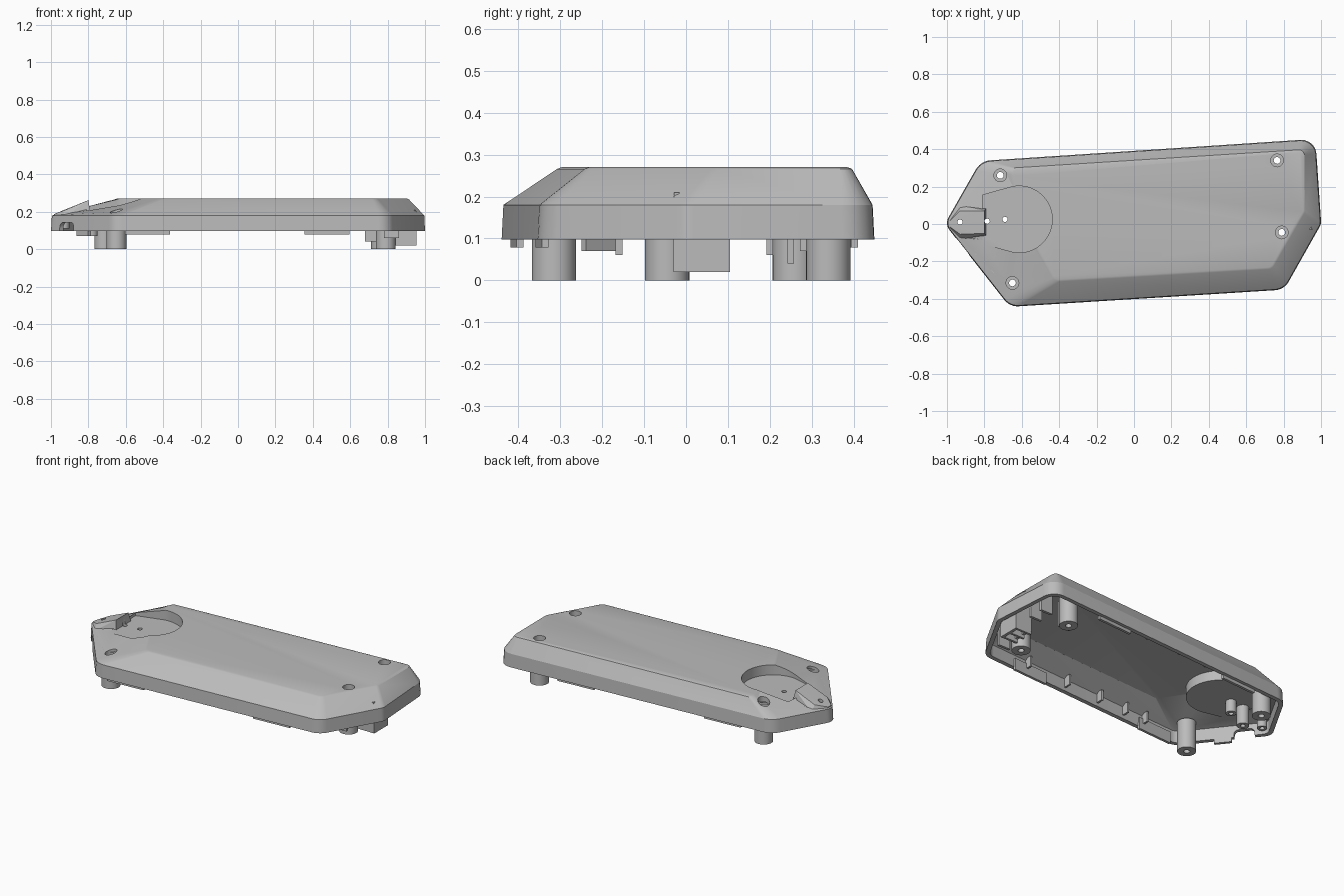
import bpy, bmesh
from math import atan2, cos, sin, pi, radians
from mathutils import Vector, Matrix

old = bpy.data.objects.get("Cube")
if old:
    bpy.data.objects.remove(old)

grey = bpy.data.materials.new("plain grey")
grey.use_nodes = True
COLOUR = (0.5, 0.5, 0.5, 1)
grey.diffuse_color = COLOUR
grey.node_tree.nodes["Principled BSDF"].inputs["Base Color"].default_value = COLOUR


def add(name, bm):
    bmesh.ops.recalc_face_normals(bm, faces=bm.faces)
    mesh = bpy.data.meshes.new(name)
    bm.to_mesh(mesh)
    bm.free()
    mesh.materials.append(grey)
    ob = bpy.data.objects.new(name, mesh)
    bpy.context.collection.objects.link(ob)
    return ob


def loft(name, rings):
    """Closed solid through rings with equal point counts."""
    bm = bmesh.new()
    loops = [[bm.verts.new(p) for p in ring] for ring in rings]
    for a, b in zip(loops, loops[1:]):
        for i in range(len(a)):
            j = (i + 1) % len(a)
            bm.faces.new((a[i], a[j], b[j], b[i]))
    bm.faces.new(loops[0])
    bm.faces.new(loops[-1])
    return add(name, bm)


def outline(corners, z, inset=0.0, scale=1.0, steps=6):
    """Convex polygon, listed clockwise, moved inwards and given round corners."""
    pts, n = [], len(corners)
    for i in range(n):
        p, c, q = (Vector(corners[k % n][:2]) for k in (i - 1, i, i + 1))
        d1, d2 = (c - p).normalized(), (q - c).normalized()
        n1, n2 = Vector((d1.y, -d1.x)), Vector((d2.y, -d2.x))
        mid = (n1 + n2) / (1 + n1.dot(n2))
        r = corners[i][2] * scale
        centre = c + mid * (inset + r)
        a1 = atan2(-n1.y, -n1.x)
        turn = -n1.angle(n2)
        for s in range(steps + 1):
            a = a1 + turn * s / steps
            pts.append((centre.x + r * cos(a), centre.y + r * sin(a), z))
    return pts


def cylinder(name, x, y, r, z0, z1, sides=32):
    rings = [[(x + r * cos(2 * pi * i / sides), y + r * sin(2 * pi * i / sides), z)
              for i in range(sides)] for z in (z0, z1)]
    return loft(name, rings)


def box(name, x, y, sx, sy, z0, z1, angle=0.0):
    bm = bmesh.new()
    m = Matrix.Translation((x, y, (z0 + z1) / 2)) @ Matrix.Rotation(angle, 4, 'Z')
    bmesh.ops.create_cube(bm, size=1, matrix=m @ Matrix.Diagonal((sx, sy, z1 - z0, 1)))
    return add(name, bm)


def boolean(ob, tool, op='DIFFERENCE'):
    mod = ob.modifiers.new("cut", 'BOOLEAN')
    mod.operation, mod.object, mod.solver = op, tool, 'EXACT'
    bpy.context.view_layer.objects.active = ob
    bpy.ops.object.modifier_apply(modifier=mod.name)
    bpy.data.objects.remove(tool)


def tube(name, x, y, r, bore, z0, z1, wide=None, step=None):
    """Hollow post, optionally with a wider bore above the step."""
    prof = [(bore, z0), (r, z0), (r, z1)]
    prof += [(wide, z1), (wide, step), (bore, step)] if wide else [(bore, z1)]
    n, bm = 32, bmesh.new()
    cols = [[bm.verts.new((x + q * cos(2 * pi * i / n), y + q * sin(2 * pi * i / n), z))
             for q, z in prof] for i in range(n)]
    for i in range(n):
        a, b = cols[i], cols[(i + 1) % n]
        for k in range(len(prof)):
            m = (k + 1) % len(prof)
            bm.faces.new((a[k], a[m], b[m], b[k]))
    return add(name, bm)


def dish(name, grow, z0, z1):
    """Round pan with a tapering end towards the tip."""
    r = 0.178 + grow
    pts = [(-0.615 + r * cos(radians(a)), 0.025 + r * sin(radians(a)))
           for a in range(-100, 101, 5)]
    pts += [(-0.81 - grow, 0.155 + grow), (-0.81 - grow, -0.105 - grow)]
    return loft(name, [[(x, y, z) for x, y in pts] for z in (z0, z1)])


# Corner points of the side wall and of the flat top: x, y, radius
WALL = [(-1.012, 0, .06), (-.82, .337, .1), (.97, .455, .08),
        (1.001, 0, .06), (.803, -.351, .09), (-.664, -.443, .09)]
TOP = [(-.6, 0, .03), (-.66, .293, .03), (.905, .392, .03),
       (.908, .065, .04), (.735, -.235, .04), (-.42, -.303, .04)]

# Hollow housing with a chamfered top
shell = loft("housing", [outline(WALL, .098), outline(WALL, .18, .004),
                         outline(TOP, .266, -.006), outline(TOP, .27, .004)])
void = loft("void", [outline(WALL, .04, .025, .7), outline(WALL, .172, .027, .7),
                     outline(TOP, .247, .008, .7)])
boolean(void, dish("dish_body", .018, .187, .3))
boolean(shell, void)
boolean(shell, dish("dish_cut", 0, .208, .32))

# Raised wedge at the tip
bm = bmesh.new()
for p in [(-.985, .02, .17), (-.985, -.02, .17), (-.93, .1, .17), (-.93, -.085, .17),
          (-.785, .09, .17), (-.785, -.07, .17), (-.8, .07, .262), (-.8, -.05, .262),
          (-.985, .015, .187), (-.985, -.015, .187), (-.93, .07, .207), (-.93, -.055, .207)]:
    bm.verts.new(p)
bmesh.ops.convex_hull(bm, input=bm.verts)
boolean(shell, add("wedge", bm), 'UNION')

# Screw posts with counterbores through the top
for i, (x, y, top) in enumerate([(-.715, .26, .212), (-.65, -.315, .186),
                                 (.765, .34, .25), (.79, -.045, .25)]):
    boolean(shell, cylinder("bore", x, y, .034, .12, .4))
    tube(f"screw_post_{i + 1}", x, y, .053, .018, 0, top, .034, .12)

# Small pin holes with hollow bosses underneath
for i, (x, y, r, low, top) in enumerate([(-.93, .01, .028, .11, .18), (-.785, .015, .035, .07, .2),
                                         (-.69, .025, .03, .11, .195)]):
    boolean(shell, cylinder("pin", x, y, .014, .05, .4, 16))
    tube(f"pin_boss_{i + 1}", x, y, r, .014, low, top)

# Arched notch through the slanted wall near the tip
SLANT = atan2(-.441, .348)
arch = [(-.06, .05), (.06, .05), (.06, .115)]
arch += [(.03 * cos(a) + (.03 if a < 1.5 else -.03), .115 + .03 * sin(a))
         for a in (.4, .8, 1.2, 1.9, 2.3, 2.7)] + [(-.06, .115)]
rot = Matrix.Translation((-.915, -.12, 0)) @ Matrix.Rotation(SLANT, 4, 'Z')
boolean(shell, loft("notch", [[rot @ Vector((u, v, z)) for u, z in arch] for v in (-.05, .05)]))


def front_y(x):
    return -.443 + .0625 * (x + .664)


def back_y(x):
    return .337 + .066 * (x + .82)


# Locating tongues and stiffening ribs along the long walls
for label, x in (("right", -.485), ("left", .475)):
    box(f"front_tongue_{label}", x, front_y(x) + .028, .24, .016, .078, .15, .0625)
    box(f"back_tongue_{label}", x, back_y(x) - .028, .24, .016, .078, .15, .066)
for i, x in enumerate((-.4, -.25, -.05, .2, .5)):
    box(f"front_rib_{i + 1}", x, front_y(x) + .045, .012, .05, .12, .185)
    box(f"back_rib_{i + 1}", x, back_y(x) - .04, .012, .04, .12, .185)

# Snap tab on the slanted wall
box("slanted_tab", -.825, -.205, .1, .018, .07, .165, SLANT)

# Socket and fins at the wide end
box("socket_plate", .945, .038, .018, .135, .02, .2)
box("socket_back", .85, .038, .018, .135, .04, .25)
for i, y in enumerate((-.022, .038, .098)):
    box(f"socket_fin_{i + 1}", .895, y, .11, .014, .02, .21)
for i, (x, y, low) in enumerate([(.89, .2, .06), (.88, .28, .07), (.82, -.16, .06), (.72, .25, .04)]):
    box(f"end_fin_{i + 1}", x, y, .08, .016, low, .2)

# Smooth round walls, keep creases sharp
bpy.ops.object.select_all(action='DESELECT')
for ob in bpy.context.collection.objects:
    if ob.type == 'MESH' and grey.name in ob.data.materials:
        ob.select_set(True)
        bpy.context.view_layer.objects.active = ob
bpy.ops.object.shade_smooth_by_angle(angle=radians(25))
